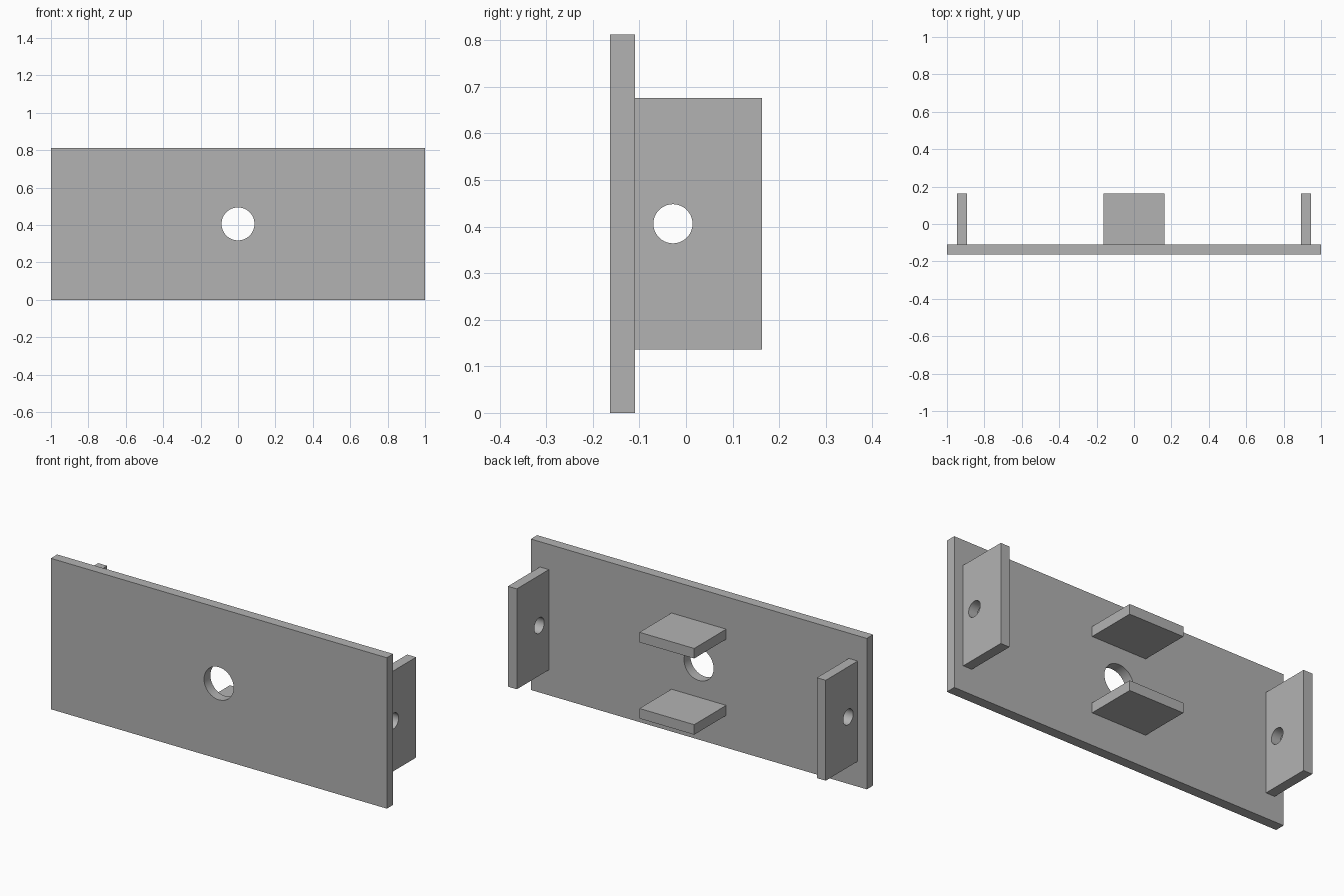
import bpy
import math

cube = bpy.data.objects.get("Cube")
if cube:
    bpy.data.objects.remove(cube, do_unlink=True)

MID = 0.406              # mid height of the plate
BACK, FRONT = 0.163, -0.163
FACE = -0.109            # rear surface of the plate

grey = bpy.data.materials.new("plain grey")
grey.use_nodes = True
colour = (0.448, 0.448, 0.448, 1)
grey.diffuse_color = colour
grey.node_tree.nodes["Principled BSDF"].inputs["Base Color"].default_value = colour


def box(name, low, high):
    """Box between two opposite corners."""
    centre = [(a + b) / 2 for a, b in zip(low, high)]
    bpy.ops.mesh.primitive_cube_add(size=1, location=centre)
    ob = bpy.context.object
    ob.name = name
    ob.scale = [b - a for a, b in zip(low, high)]
    bpy.ops.object.transform_apply(location=False, rotation=False, scale=True)
    ob.data.materials.append(grey)
    return ob


def drill(ob, radius, centre, rotation):
    """Cut a round hole through a part."""
    bpy.ops.mesh.primitive_cylinder_add(vertices=64, radius=radius, depth=0.3,
                                        location=centre, rotation=rotation)
    cutter = bpy.context.object
    cutter.hide_render = True
    cutter.data.materials.append(grey)
    mod = ob.modifiers.new("hole", 'BOOLEAN')
    mod.operation = 'DIFFERENCE'
    mod.solver = 'EXACT'
    mod.object = cutter
    bpy.ops.object.select_all(action='DESELECT')
    ob.select_set(True)
    bpy.context.view_layer.objects.active = ob
    bpy.ops.object.modifier_apply(modifier=mod.name)
    bpy.data.objects.remove(cutter, do_unlink=True)
    bpy.ops.object.shade_smooth_by_angle(angle=math.radians(30))


# Face plate with its central hole
plate = box("face_plate", (-1, FRONT, 0), (1, FACE, 2 * MID))
drill(plate, 0.088, (0, FRONT, MID), (math.pi / 2, 0, 0))

# Upright side tabs, each with a small hole
for side, label in ((1, "left"), (-1, "right")):
    inner, outer = sorted((side * 0.893, side * 0.946))
    tab = box(label + "_side_tab", (inner, FACE, MID - 0.27), (outer, BACK, MID + 0.27))
    drill(tab, 0.042, (side * 0.92, -0.028, MID), (0, math.pi / 2, 0))

# Flat shelves above and below the central hole
for side, label in ((1, "upper"), (-1, "lower")):
    z = MID + side * 0.205
    box(label + "_shelf", (-0.163, FACE, z - 0.027), (0.163, BACK, z + 0.027))
